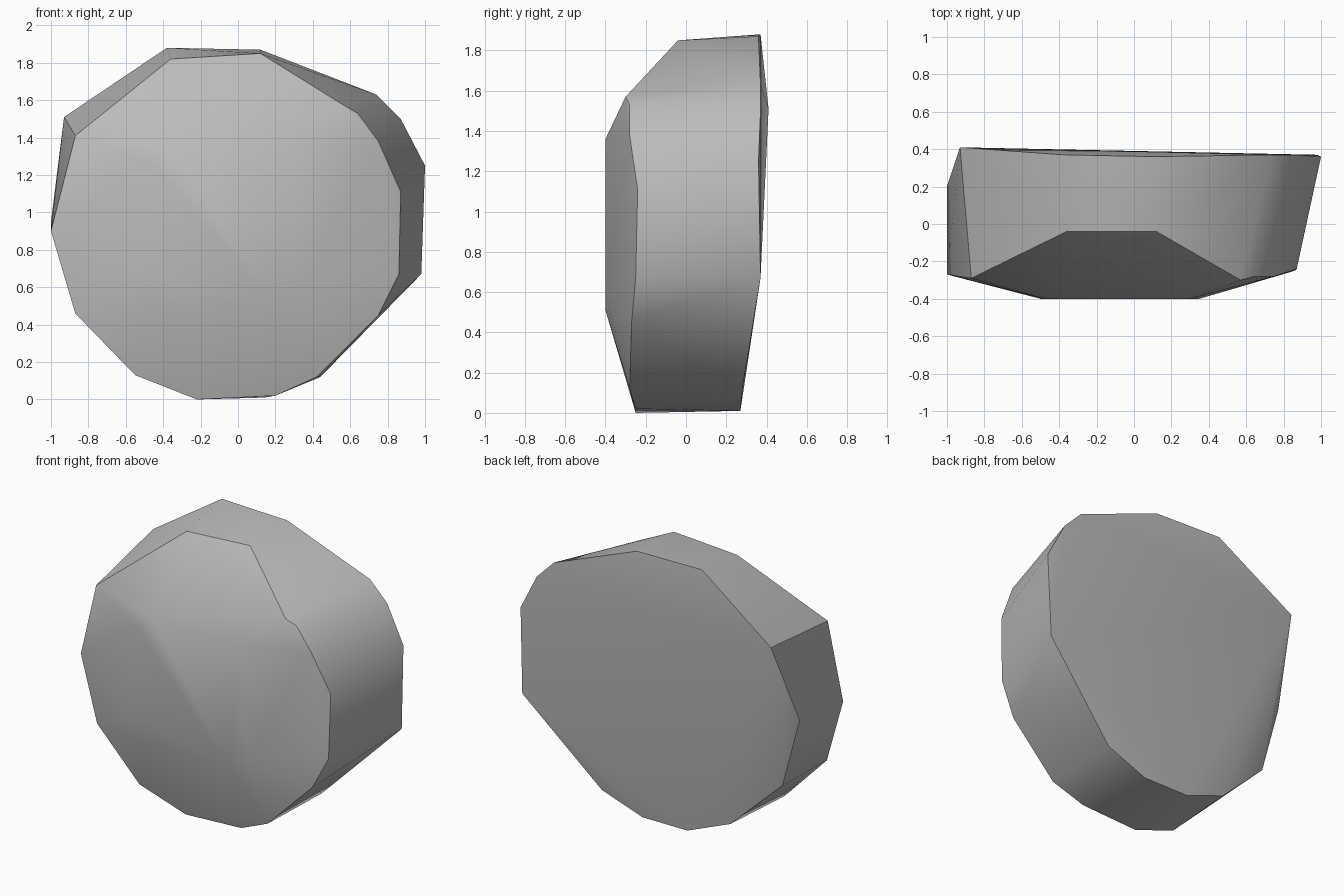
import bpy
import bmesh
import math

default_cube = bpy.data.objects.get("Cube")
if default_cube:
    bpy.data.objects.remove(default_cube, do_unlink=True)


def make_material(name, colour):
    material = bpy.data.materials.new(name)
    material.use_nodes = True
    material.diffuse_color = colour
    material.node_tree.nodes["Principled BSDF"].inputs["Base Color"].default_value = colour
    return material


def convex_stone(name, outlines, material):
    """Wrap a convex skin around the given outlines and merge its flat facets."""
    bm = bmesh.new()
    for outline in outlines:
        for point in outline:
            bm.verts.new(point)
    hull = bmesh.ops.convex_hull(bm, input=bm.verts[:])
    inside = {item for key in ("geom_interior", "geom_unused") for item in hull[key]}
    unused = [item for item in inside if isinstance(item, bmesh.types.BMVert)]
    bmesh.ops.delete(bm, geom=unused, context="VERTS")
    bmesh.ops.recalc_face_normals(bm, faces=bm.faces[:])
    mesh = bpy.data.meshes.new(name)
    bm.to_mesh(mesh)
    bm.free()
    mesh.materials.append(material)
    stone = bpy.data.objects.new(name, mesh)
    bpy.context.collection.objects.link(stone)
    return stone


# Flat front panel, as x and z at one depth
front_depth = -0.4
front_panel = [(x, front_depth, z) for x, z in (
    (-.37, 1.35), (.3, 1.36), (.35, .6), (.2, .51), (-.4, .51), (-.5, .65), (-.48, 1.27))]

# Rim around the front, stepping back at the chamfered top
front_rim = [
    (-1, -.27, .9), (-.87, -.29, 1.41), (-.36, -.04, 1.82), (.12, -.04, 1.85),
    (.57, -.3, 1.57), (.64, -.28, 1.53), (.75, -.28, 1.38), (.87, -.24, 1.11),
    (.86, -.25, .67), (.75, -.27, .45), (.42, -.28, .12), (.2, -.25, .02),
    (-.22, -.25, 0), (-.55, -.28, .13), (-.87, -.28, .46)]

# Rim around the nearly flat back
back_rim = [
    (-.93, .41, 1.51), (-.38, .37, 1.88), (.12, .36, 1.87), (.74, .37, 1.63),
    (.87, .37, 1.5), (1, .36, 1.25), (.98, .37, .67), (.44, .28, .12),
    (.14, .27, .01), (-.2, .27, .01), (-.51, .25, .13), (-.87, .2, .47),
    (-1, .2, .95)]

grey_stone = make_material("grey_stone", (0.5, 0.5, 0.5, 1))
boulder = convex_stone("boulder", (front_panel, front_rim, back_rim), grey_stone)

# Soft facets with the main rims kept crisp
bpy.ops.object.select_all(action="DESELECT")
boulder.select_set(True)
bpy.context.view_layer.objects.active = boulder
bpy.ops.object.shade_smooth_by_angle(angle=math.radians(35))
